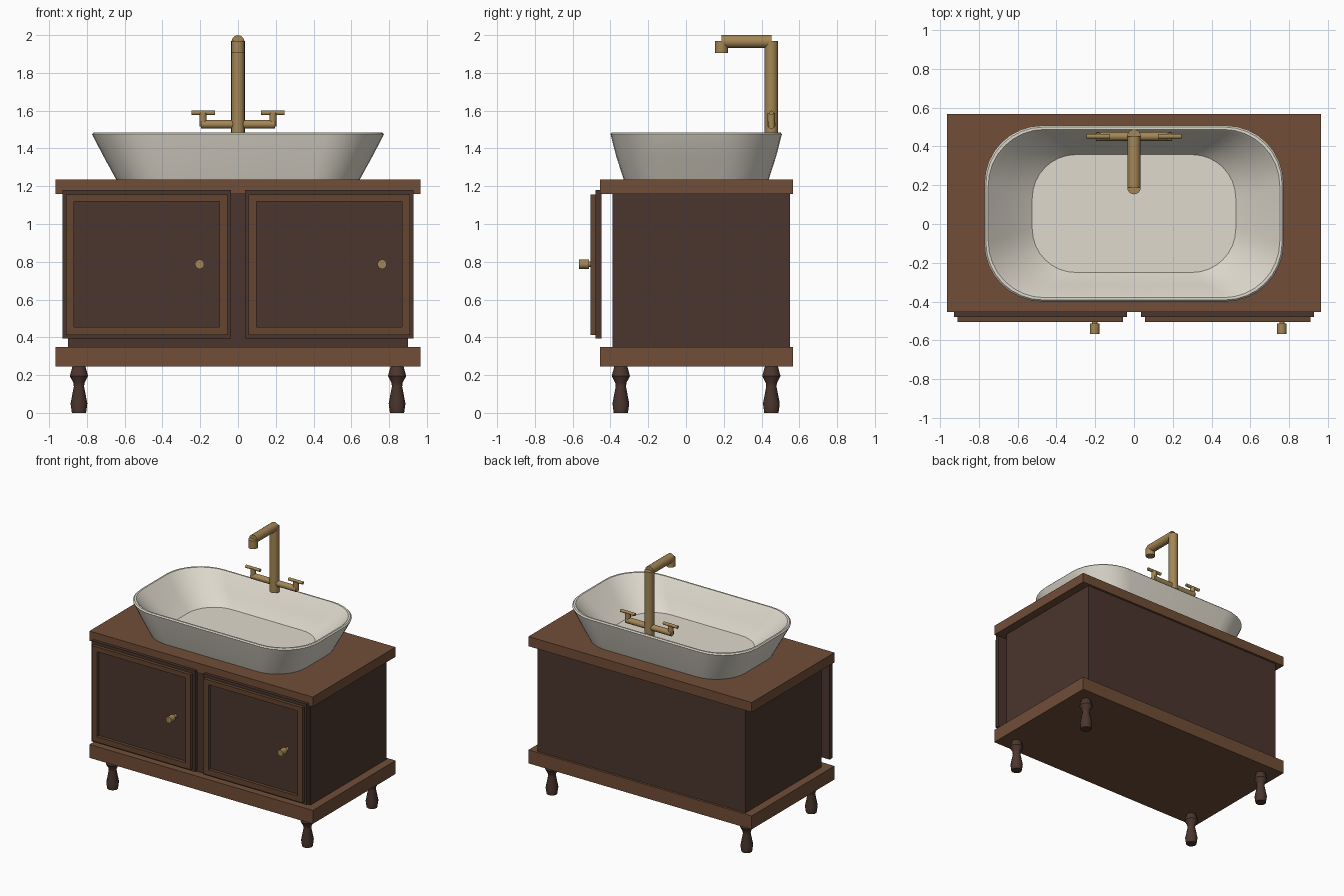
import bpy, bmesh, math
from mathutils import Vector

cube = bpy.data.objects.get("Cube")
if cube:
    bpy.data.objects.remove(cube, do_unlink=True)


def material(name, rgb):
    m = bpy.data.materials.new(name)
    m.use_nodes = True
    m.diffuse_color = (*rgb, 1)
    m.node_tree.nodes["Principled BSDF"].inputs["Base Color"].default_value = (*rgb, 1)
    return m


BROWN = material("warm wood", (0.165, 0.075, 0.039))
TRIM = material("door trim wood", (0.125, 0.059, 0.029))
DARK = material("dark wood", (0.070, 0.036, 0.027))
BRASS = material("brass", (0.37, 0.24, 0.09))
CERAMIC = material("ceramic", (0.74, 0.70, 0.61))


def finish(name, bm, mat, smooth=None):
    """Turn a bmesh into a named, coloured object."""
    bmesh.ops.recalc_face_normals(bm, faces=bm.faces[:])
    me = bpy.data.meshes.new(name)
    bm.to_mesh(me)
    bm.free()
    me.materials.append(mat)
    ob = bpy.data.objects.new(name, me)
    bpy.context.collection.objects.link(ob)
    if smooth:
        bpy.ops.object.select_all(action='DESELECT')
        ob.select_set(True)
        bpy.context.view_layer.objects.active = ob
        bpy.ops.object.shade_smooth_by_angle(angle=math.radians(smooth))
    return ob


def loft(bm, rings):
    """Skin closed rings of points and cap both ends."""
    loops = [[bm.verts.new(p) for p in ring] for ring in rings]
    n = len(loops[0])
    for a, b in zip(loops, loops[1:]):
        for i in range(n):
            j = (i + 1) % n
            bm.faces.new((a[i], a[j], b[j], b[i]))
    bm.faces.new(loops[0][::-1])
    bm.faces.new(loops[-1])


def box(name, x, y, z, mat):
    bm = bmesh.new()
    loft(bm, [[(x[0], y[0], h), (x[1], y[0], h), (x[1], y[1], h), (x[0], y[1], h)] for h in z])
    return finish(name, bm, mat)


def turned(name, start, axis, profile, mat, sides=16):
    """Lathe a profile of (radius, distance) along an axis from a start point."""
    start, axis = Vector(start), Vector(axis).normalized()
    u = axis.orthogonal().normalized()
    v = axis.cross(u)
    turn = [2 * math.pi * i / sides for i in range(sides)]
    bm = bmesh.new()
    loft(bm, [[start + axis * d + (u * math.cos(t) + v * math.sin(t)) * r for t in turn]
              for r, d in profile])
    return finish(name, bm, mat, 40)


def rod(name, a, b, r, sides=16):
    axis = Vector(b) - Vector(a)
    return turned(name, a, axis, [(r, 0), (r, axis.length)], BRASS, sides)


# Cabinet
SLAB_X, SLAB_Y = (-0.965, 0.965), (-0.455, 0.567)
box("base_slab", SLAB_X, SLAB_Y, (0.245, 0.35), BROWN)
box("cabinet_body", (-0.90, 0.90), (-0.39, 0.55), (0.35, 1.16), DARK)
box("countertop", SLAB_X, SLAB_Y, (1.16, 1.236), BROWN)

# Legs
LEG = [(0.039, 0), (0.046, 0.05), (0.028, 0.14), (0.031, 0.16), (0.05, 0.195), (0.036, 0.245)]
for side, x in (("right", -0.842), ("left", 0.842)):
    for end, y in (("front", -0.345), ("back", 0.452)):
        turned(f"{end}_{side}_leg", (x, y, 0), (0, 0, 1), LEG, DARK, 12)


# Raised rectangular door trim with an open centre
def door_trim(name, cx):
    def rect(hx, z0, z1, y):
        return [(cx - hx, y, z0), (cx + hx, y, z0), (cx + hx, y, z1), (cx - hx, y, z1)]
    front, back = -0.505, -0.478
    outer, inner = (0.427, 0.413, 1.157), (0.384, 0.456, 1.12)
    bm = bmesh.new()
    loops = [[bm.verts.new(p) for p in rect(*size, y)]
             for size, y in ((outer, back), (outer, front), (inner, front), (inner, back))]
    for k in range(4):
        a, b = loops[k], loops[(k + 1) % 4]
        for i in range(4):
            j = (i + 1) % 4
            bm.faces.new((a[i], a[j], b[j], b[i]))
    finish(name, bm, TRIM)


# Doors and knobs
KNOB = [(0.014, 0), (0.014, 0.034), (0.025, 0.034), (0.025, 0.087)]
for side, cx, knob_x in (("right", -0.483, -0.203), ("left", 0.483, 0.763)):
    box(f"{side}_door", (cx - 0.446, cx + 0.446), (-0.48, -0.447), (0.393, 1.18), DARK)
    door_trim(f"{side}_door_trim", cx)
    turned(f"{side}_knob", (knob_x, -0.48, 0.787), (0, -1, 0), KNOB, BRASS, 12)


# Basin
def rounded_ring(hx, hy, r, z, cy=0.054, steps=8):
    points = []
    for q, (sx, sy) in enumerate(((1, 1), (-1, 1), (-1, -1), (1, -1))):
        for i in range(steps + 1):
            t = math.pi / 2 * (q + i / steps)
            points.append((sx * (hx - r) + r * math.cos(t),
                           cy + sy * (hy - r) + r * math.sin(t), z))
    return points


BASIN = [(0.645, 0.384, 0.25, 1.236), (0.713, 0.424, 0.28, 1.36), (0.768, 0.451, 0.30, 1.465),
         (0.772, 0.454, 0.30, 1.476), (0.764, 0.446, 0.295, 1.485), (0.752, 0.434, 0.29, 1.485),
         (0.738, 0.422, 0.28, 1.472), (0.64, 0.37, 0.26, 1.36), (0.525, 0.304, 0.225, 1.27)]
bm = bmesh.new()
loft(bm, [rounded_ring(*ring) for ring in BASIN])
finish("basin", bm, CERAMIC, 36)

# Tap
Y = 0.452
rod("tap_post", (0, Y, 1.46), (0, Y, 1.968), 0.036)
rod("tap_spout", (0, Y, 1.966), (0, 0.188, 1.966), 0.034)
rod("tap_outlet", (0, 0.188, 1.968), (0, 0.188, 1.904), 0.035)
rod("tap_crossbar", (-0.197, Y, 1.528), (0.197, Y, 1.528), 0.023)
for side, s in (("right", -1), ("left", 1)):
    rod(f"{side}_handle_stem", (s * 0.185, Y, 1.515), (s * 0.185, Y, 1.588), 0.02, 12)
    rod(f"{side}_handle_lever", (s * 0.123, Y, 1.588), (s * 0.246, Y, 1.588), 0.012, 12)
